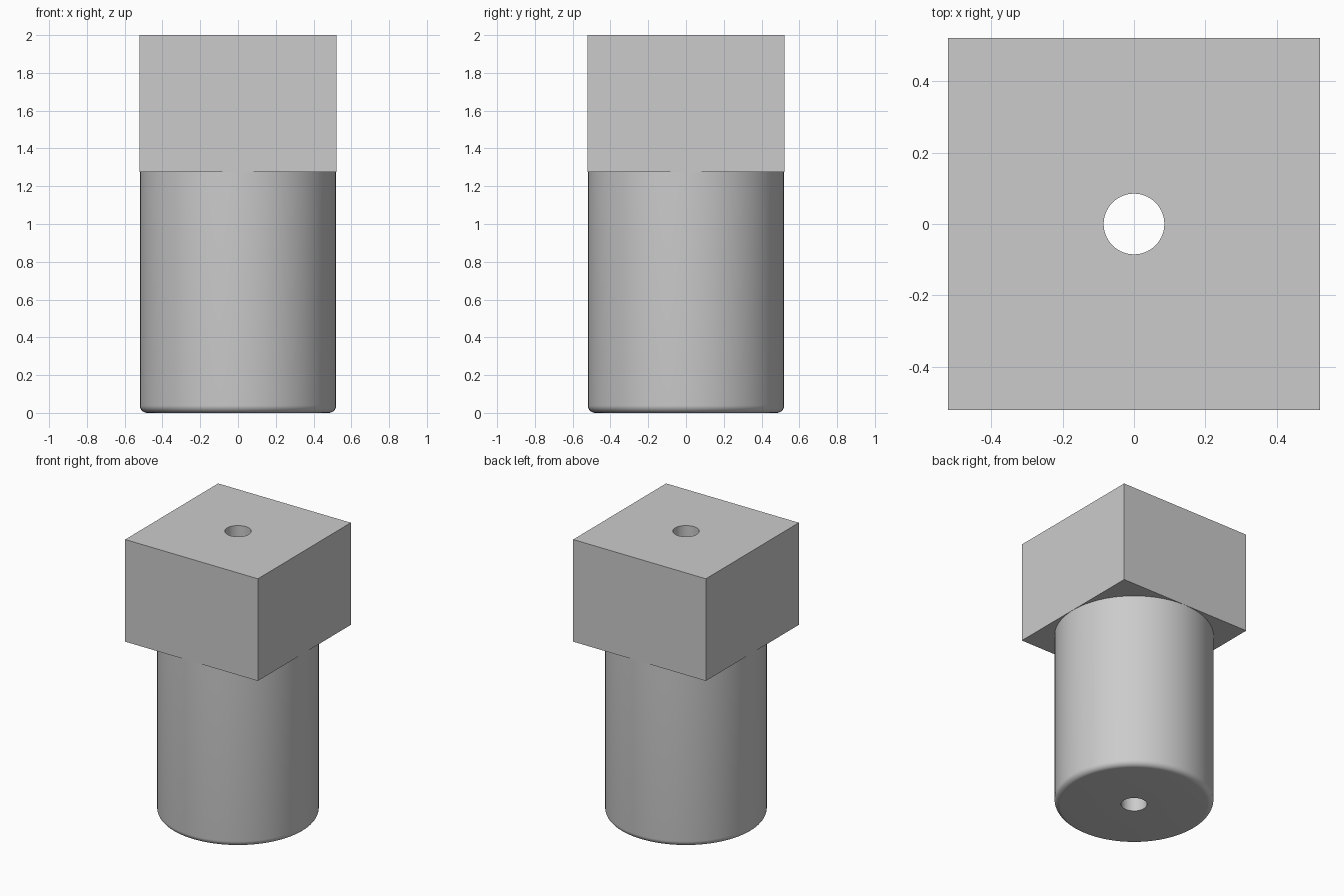
import bpy, bmesh, math

if "Cube" in bpy.data.objects:
    bpy.data.objects.remove(bpy.data.objects["Cube"], do_unlink=True)

SEGS = 96          # multiple of 8, so the square corners fall on segments
BORE = 0.085
SHAFT = 0.52
HEAD = 0.521       # half width of the square head
SHOULDER = 1.275
TOP = 2.0
FILLET = 0.04

# Plain grey material
grey = bpy.data.materials.new("light_grey")
grey.use_nodes = True
colour = (0.6, 0.6, 0.6, 1)
grey.diffuse_color = colour
grey.node_tree.nodes["Principled BSDF"].inputs["Base Color"].default_value = colour


def ring(bm, size, z, square=False):
    """A loop of vertices around z, round or square."""
    verts = []
    for i in range(SEGS):
        a = math.tau * i / SEGS
        c, s = math.cos(a), math.sin(a)
        r = size / max(abs(c), abs(s)) if square else size
        verts.append(bm.verts.new((r * c, r * s, z)))
    return verts


bm = bmesh.new()

# Bored underside, then the rounded lower edge of the shaft
rings = [ring(bm, BORE, 0)]
for i in range(9):
    a = math.pi / 2 * i / 8
    rings.append(ring(bm, SHAFT - FILLET + FILLET * math.sin(a),
                      FILLET - FILLET * math.cos(a)))

# Shaft top, square shoulder, square head and bored top face
rings.append(ring(bm, SHAFT, SHOULDER))
rings.append(ring(bm, HEAD, SHOULDER, square=True))
rings.append(ring(bm, HEAD, TOP, square=True))
rings.append(ring(bm, BORE, TOP))

# Skin the rings; the last strip back to the first is the through bore
for lower, upper in zip(rings, rings[1:] + rings[:1]):
    for i in range(SEGS):
        j = (i + 1) % SEGS
        bm.faces.new((lower[i], lower[j], upper[j], upper[i]))
bmesh.ops.recalc_face_normals(bm, faces=bm.faces)

mesh = bpy.data.meshes.new("square_head_pin")
bm.to_mesh(mesh)
bm.free()
mesh.materials.append(grey)
pin = bpy.data.objects.new("square_head_pin", mesh)
bpy.context.collection.objects.link(pin)

# Smooth round walls, crisp edges
bpy.ops.object.select_all(action="DESELECT")
pin.select_set(True)
bpy.context.view_layer.objects.active = pin
bpy.ops.object.shade_smooth_by_angle(angle=math.radians(30))
